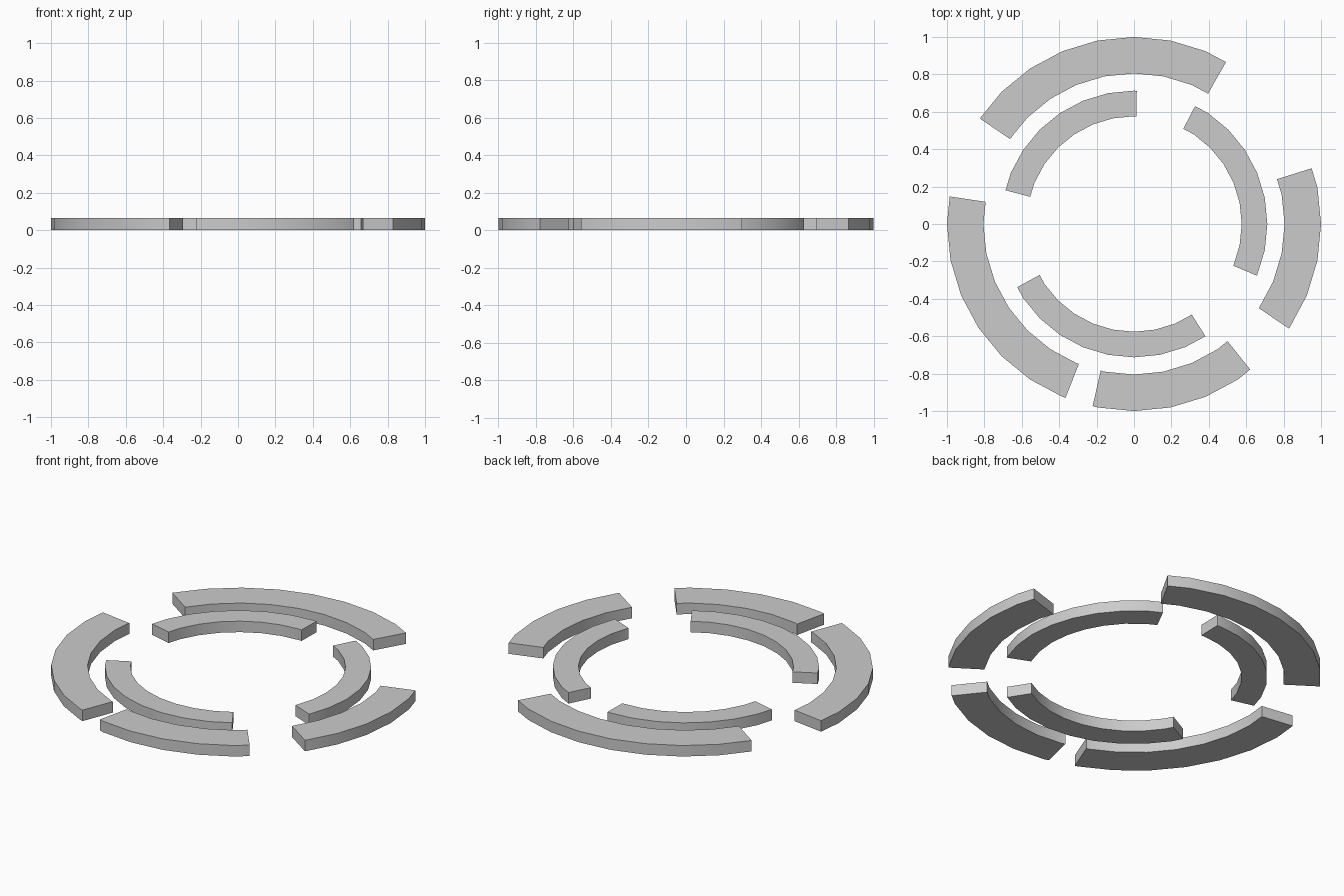
import bpy, bmesh, math

if "Cube" in bpy.data.objects:
    bpy.data.objects.remove(bpy.data.objects["Cube"])

HEIGHT = 0.065
STEP = 11.25  # each ring is a 32-sided circle


def ring_point(radius, deg):
    """Point on the 32-sided ring outline at the given angle."""
    mid = (math.floor(deg / STEP) + 0.5) * STEP
    r = radius * math.cos(math.radians(STEP / 2)) / math.cos(math.radians(deg - mid))
    a = math.radians(deg)
    return r * math.cos(a), r * math.sin(a)


def arc_segment(name, r_in, r_out, start, end):
    first = math.floor(start / STEP) + 1
    last = math.ceil(end / STEP) - 1
    angles = [start] + [i * STEP for i in range(first, last + 1)] + [end]
    bm = bmesh.new()
    rows = []
    for a in angles:
        xi, yi = ring_point(r_in, a)
        xo, yo = ring_point(r_out, a)
        rows.append([bm.verts.new(p) for p in
                     ((xi, yi, 0), (xo, yo, 0), (xo, yo, HEIGHT), (xi, yi, HEIGHT))])
    for p, q in zip(rows, rows[1:]):
        for k in range(4):
            n = (k + 1) % 4
            bm.faces.new((p[k], p[n], q[n], q[k]))
    bm.faces.new(rows[0])
    bm.faces.new(rows[-1])
    bmesh.ops.recalc_face_normals(bm, faces=bm.faces[:])
    mesh = bpy.data.meshes.new(name)
    bm.to_mesh(mesh)
    bm.free()
    obj = bpy.data.objects.new(name, mesh)
    bpy.context.collection.objects.link(obj)
    bpy.ops.object.select_all(action='DESELECT')
    obj.select_set(True)
    bpy.context.view_layer.objects.active = obj
    bpy.ops.object.shade_smooth_by_angle(angle=math.radians(30))


# Four wide outer ring segments
for i, (s, e) in enumerate([(60.4, 145.6), (171.5, 248.5), (257.2, 308.6), (-34.0, 17.4)], 1):
    arc_segment(f"outer_ring_segment_{i}", 0.805, 1.0, s, e)

# Three narrow inner ring segments
for i, (s, e) in enumerate([(88.8, 165.3), (208.4, 302.5), (-22.8, 62.6)], 1):
    arc_segment(f"inner_ring_segment_{i}", 0.576, 0.713, s, e)
